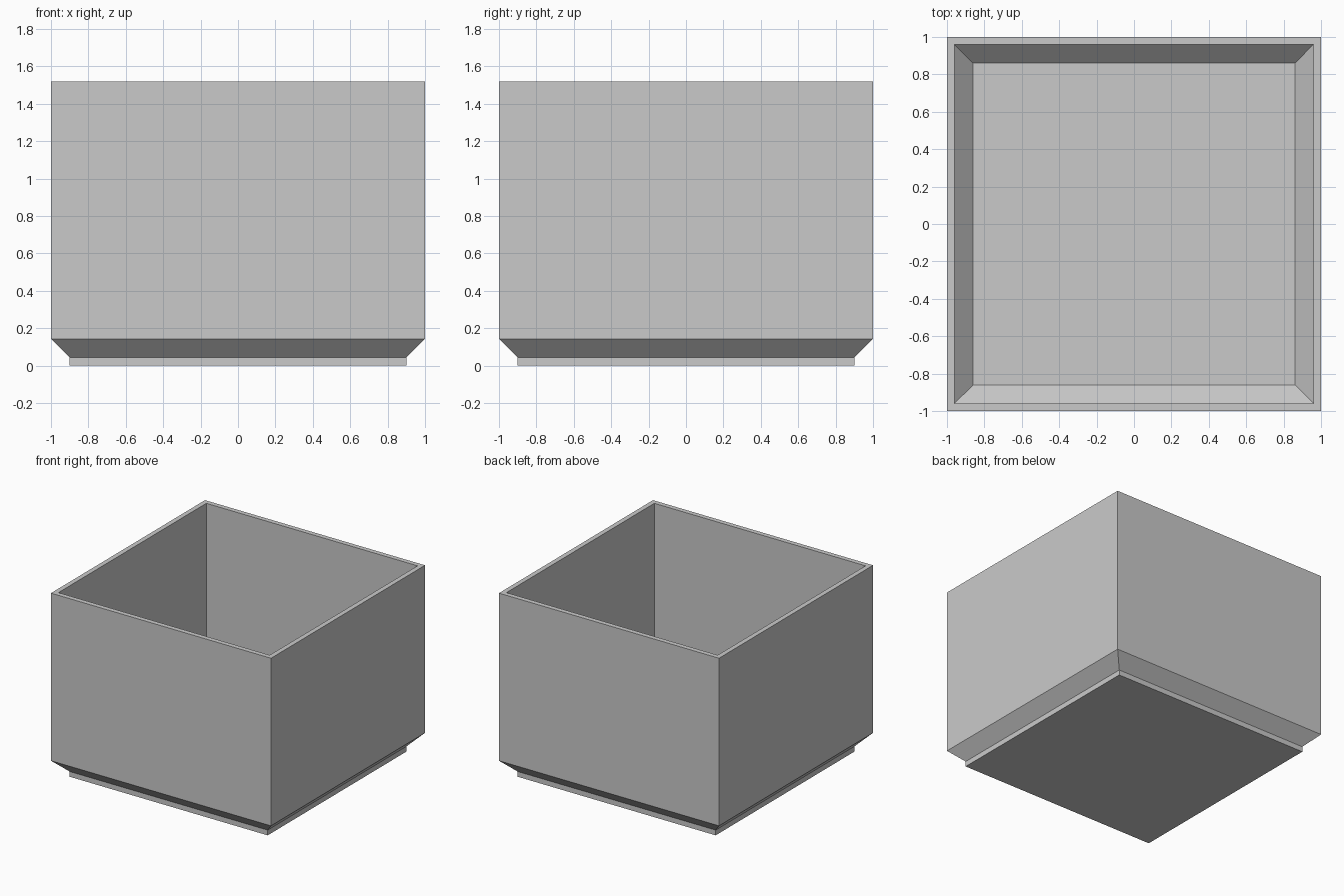
import bpy, bmesh

if "Cube" in bpy.data.objects:
    bpy.data.objects.remove(bpy.data.objects["Cube"])

grey = bpy.data.materials.new("plain grey")
grey.diffuse_color = (0.59, 0.59, 0.59, 1)
grey.use_nodes = True
grey.node_tree.nodes["Principled BSDF"].inputs["Base Color"].default_value = grey.diffuse_color

# (half width, height) of each square ring, from the foot up, over the rim and down inside
PROFILE = [(0.90, 0.0), (0.90, 0.043), (1.0, 0.143), (1.0, 1.52),
           (0.96, 1.52), (0.96, 0.143), (0.86, 0.043)]

bm = bmesh.new()
rings = [[bm.verts.new((sx * r, sy * r, z))
          for sx, sy in ((-1, -1), (1, -1), (1, 1), (-1, 1))] for r, z in PROFILE]

# Walls between neighbouring rings
for low, high in zip(rings, rings[1:]):
    for i in range(4):
        j = (i + 1) % 4
        bm.faces.new((low[i], low[j], high[j], high[i]))

# Underside and inner floor
bm.faces.new(rings[0][::-1])
bm.faces.new(rings[-1])
bmesh.ops.recalc_face_normals(bm, faces=bm.faces)

mesh = bpy.data.meshes.new("open_box")
bm.to_mesh(mesh)
bm.free()
mesh.materials.append(grey)
bpy.context.collection.objects.link(bpy.data.objects.new("open_box", mesh))
